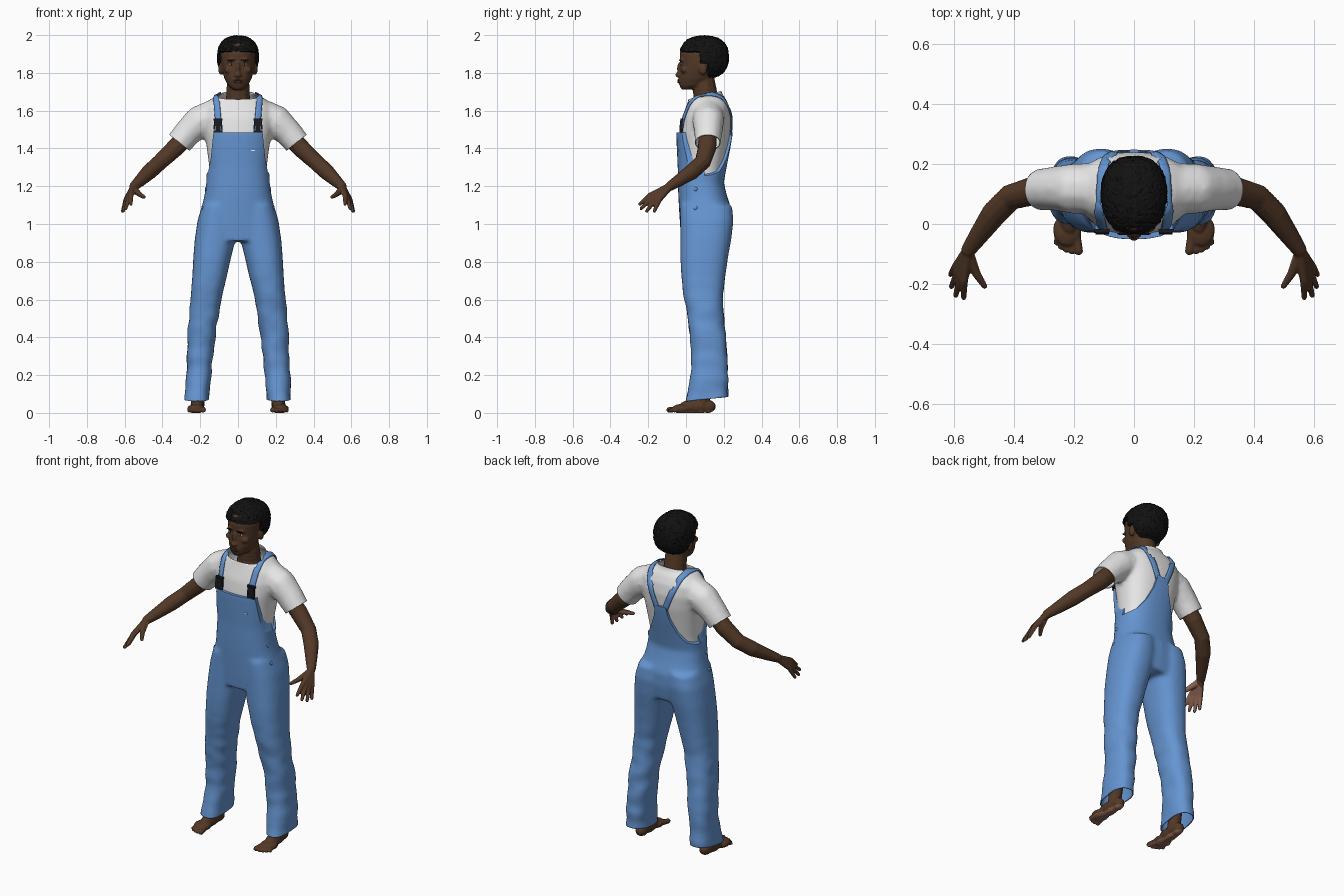
import bpy, bmesh, math
from math import cos, sin, pi, radians
from mathutils import Vector, Matrix, noise
from mathutils.bvhtree import BVHTree

cube = bpy.data.objects.get("Cube")
if cube:
    bpy.data.objects.remove(cube, do_unlink=True)


def material(name, *rgb):
    m = bpy.data.materials.new(name)
    m.use_nodes = True
    m.diffuse_color = (*rgb, 1)
    m.node_tree.nodes["Principled BSDF"].inputs["Base Color"].default_value = (*rgb, 1)
    return m


SKIN = material("brown skin", .085, .04, .02)
PALE = material("pale palm skin", .27, .13, .085)
DENIM = material("blue denim", .13, .30, .64)
COTTON = material("white cotton", .82, .82, .82)
HAIR = material("black hair", .006, .006, .006)
PLASTIC = material("black plastic", .01, .012, .016)
EYE = material("eye white", .55, .52, .48)
LIP = material("dark lip", .085, .032, .024)


# ---------- helpers ----------
def loft(bm, rings, cx=0, side=1, e=2.4, n=32):
    """Closed stack of rounded rings: (z, half width, front y, back y[, centre x])."""
    def power(v):
        return math.copysign(abs(v) ** (2 / e), v)
    loops = []
    for z, hx, y0, y1, *c in rings:
        c = c[0] * side if c else cx
        loops.append([bm.verts.new((c + hx * power(cos(2 * pi * i / n)),
                                    (y0 + y1) / 2 + (y1 - y0) / 2 * power(sin(2 * pi * i / n)), z))
                      for i in range(n)])
    for a, b in zip(loops, loops[1:]):
        for i in range(n):
            j = (i + 1) % n
            bm.faces.new((a[i], a[j], b[j], b[i]))
    bm.faces.new(loops[0][::-1])
    bm.faces.new(loops[-1])


def ball(bm, c, r, sub=2):
    bmesh.ops.create_icosphere(bm, subdivisions=sub, radius=1,
                               matrix=Matrix.Translation(c) @ Matrix.Diagonal((*r, 1)))


def limb(bm, pts, side=1):
    """Chain of overlapping balls through (x, y, z, radius) points."""
    for a, b in zip(pts, pts[1:]):
        a, b = Vector(a), Vector(b)
        n = max(2, int((b.xyz - a.xyz).length / (min(a.w, b.w) * .35)))
        for i in range(n + 1):
            p = a.lerp(b, i / n)
            ball(bm, (p.x * side, p.y, p.z), (p.w,) * 3)


def make(name, bm):
    me = bpy.data.meshes.new(name)
    bmesh.ops.recalc_face_normals(bm, faces=bm.faces)
    bm.to_mesh(me)
    bm.free()
    o = bpy.data.objects.new(name, me)
    bpy.context.collection.objects.link(o)
    return o


def fuse(o, voxel, smooth, cutters=()):
    """Merge overlapping volumes into one smooth skin, trim it, bake the result."""
    m = o.modifiers.new("fuse", 'REMESH')
    m.mode, m.voxel_size = 'VOXEL', voxel
    m = o.modifiers.new("soften", 'SMOOTH')
    m.factor, m.iterations = .5, smooth
    for c in cutters:
        m = o.modifiers.new("trim", 'BOOLEAN')
        m.object, m.operation, m.solver = c, 'DIFFERENCE', 'EXACT'
    dg = bpy.context.evaluated_depsgraph_get()
    me = bpy.data.meshes.new_from_object(o.evaluated_get(dg))
    o.modifiers.clear()
    o.data = me


def edit(o, fn):
    bm = bmesh.new()
    bm.from_mesh(o.data)
    bm.normal_update()
    fn(bm)
    bm.to_mesh(o.data)
    bm.free()


def slice_off(bm, co, no, keep):
    """Open the skin along a plane, only where keep(vertex position) holds."""
    vs = {v for v in bm.verts if keep(v.co)}
    geom = list(vs) + [g for g in [*bm.edges, *bm.faces] if all(v in vs for v in g.verts)]
    bmesh.ops.bisect_plane(bm, geom=geom, plane_co=co, plane_no=no, clear_outer=True)


def finish(o, *mats, angle=40):
    o.data.materials.clear()
    for m in mats:
        o.data.materials.append(m)
    bpy.ops.object.select_all(action='DESELECT')
    o.select_set(True)
    bpy.context.view_layer.objects.active = o
    bpy.ops.object.shade_smooth_by_angle(angle=radians(angle))


def thicken(o, t, offset=-1):
    m = o.modifiers.new("cloth thickness", 'SOLIDIFY')
    m.thickness, m.offset = t, offset


def hit(o, origin, direction):
    bm = bmesh.new()
    bm.from_mesh(o.data)
    p = BVHTree.FromBMesh(bm).ray_cast(Vector(origin), Vector(direction))[0]
    bm.free()
    return p or Vector(origin)


def blob(name, c, r, mat):
    bm = bmesh.new()
    ball(bm, c, r, 3)
    finish(make(name, bm), mat)


def box(bm, c, size):
    bmesh.ops.create_cube(bm, size=1, matrix=Matrix.Translation(c) @ Matrix.Diagonal((*size, 1)))


# ---------- shirt ----------
bm = bmesh.new()
loft(bm, [(1.16, .148, -.02, .18), (1.30, .152, -.02, .20), (1.40, .165, -.028, .22),
          (1.48, .178, -.035, .235), (1.56, .19, -.022, .24), (1.62, .185, 0, .23),
          (1.665, .14, .015, .21), (1.69, .088, .02, .19), (1.74, .08, .03, .185)])
for s in (1, -1):
    limb(bm, [(.10, .118, 1.59, .086), (.2, .118, 1.545, .087),
              (.26, .118, 1.49, .077), (.37, .112, 1.36, .066)], s)
shirt = make("shirt", bm)
fuse(shirt, .012, 6)


def open_shirt(bm):
    for s in (1, -1):
        slice_off(bm, (.31 * s, .11, 1.43), (.62 * s, 0, -.78), lambda p: p.x * s > .215 and p.z > 1.25)
    slice_off(bm, (0, .1, 1.682), (0, -.25, 1), lambda p: abs(p.x) < .11 and p.z > 1.6)


edit(shirt, open_shirt)
finish(shirt, COTTON)
thicken(shirt, .005)

# ---------- overalls ----------
bm = bmesh.new()
loft(bm, [(.91, .222, -.025, .225), (1.0, .216, -.032, .24), (1.08, .195, -.037, .24),
          (1.15, .178, -.041, .217), (1.22, .168, -.043, .2), (1.30, .166, -.044, .215),
          (1.40, .178, -.049, .235), (1.48, .19, -.052, .248), (1.56, .2, -.04, .25)])
for s in (1, -1):
    loft(bm, [(.02, .066, -.005, .222, .219), (.10, .064, .002, .222, .216), (.18, .066, .026, .222, .21),
              (.30, .07, .028, .22, .202), (.42, .074, .02, .21, .191), (.52, .079, .005, .198, .18),
              (.62, .083, -.012, .195, .167), (.72, .091, -.025, .208, .151), (.82, .1, -.03, .222, .137),
              (.92, .108, -.03, .24, .121), (1.02, .104, -.03, .252, .11), (1.10, .09, -.03, .243, .1)], side=s)


def trim(name, outline, y0, y1):
    half = [(x, z) for x, z in outline] + [(.4, 1.25), (.4, 1.8)]
    prof = half + [(-x, z) for x, z in reversed(half)]
    b = bmesh.new()
    f = b.faces.new([b.verts.new((x, y0, z)) for x, z in prof])
    ext = bmesh.ops.extrude_face_region(b, geom=[f])["geom"]
    bmesh.ops.translate(b, vec=(0, y1 - y0, 0), verts=[g for g in ext if isinstance(g, bmesh.types.BMVert)])
    o = make(name, b)
    o.hide_render = True
    return o


cutters = [trim("bib_cutter", [(.13, 1.485), (.137, 1.42), (.145, 1.34), (.157, 1.28), (.175, 1.25)], -.5, .101),
           trim("back_cutter", [(.035, 1.49), (.05, 1.42), (.085, 1.34), (.125, 1.28), (.175, 1.25)], .099, .5)]
overalls = make("overalls", bm)
fuse(overalls, .012, 6, cutters)
for c in cutters:
    bpy.data.objects.remove(c, do_unlink=True)


def drape(bm):
    # soft folds on the lower legs, then open hems
    for v in bm.verts:
        if v.co.z < .8:
            k = min(1, (.8 - v.co.z) * 3) * .008
            v.co += v.normal * k * noise.noise(Vector((v.co.x * 9, v.co.y * 9, v.co.z * 14)))
    for s in (1, -1):
        slice_off(bm, (0, .1, .072), (0, .1, -1), lambda p: p.x * s > 0 and p.z < .3)


edit(overalls, drape)
finish(overalls, DENIM)
thicken(overalls, .006)

# ---------- straps, buckles, buttons ----------
path = [(.104, -.05, 1.46), (.107, -.03, 1.54), (.113, .01, 1.63), (.116, .07, 1.69), (.114, .14, 1.70),
        (.098, .2, 1.66), (.062, .245, 1.56), (.018, .25, 1.45)]
for s, tag in ((1, "left"), (-1, "right")):
    bm = bmesh.new()
    rows = []
    for a, b in zip(path, path[1:]):
        for i in range(6):
            p = Vector(a).lerp(Vector(b), i / 6)
            rows.append([bm.verts.new((s * (p.x + w), p.y, p.z)) for w in (-.018, -.006, .006, .018)])
    for a, b in zip(rows, rows[1:]):
        for i in range(3):
            bm.faces.new((a[i], a[i + 1], b[i + 1], b[i]))
    strap = make(tag + "_strap", bm)
    finish(strap, DENIM)
    m = strap.modifiers.new("lay on shirt", 'SHRINKWRAP')
    m.target, m.offset, m.wrap_mode = shirt, .007, 'ABOVE_SURFACE'
    thicken(strap, .006, 0)

    x = .106 * s
    y = hit(shirt, (x, -1, 1.53), (0, 1, 0)).y - .012
    bm = bmesh.new()
    box(bm, (x, y, 1.553), (.05, .012, .012))
    box(bm, (x, y - .003, 1.533), (.042, .014, .03))
    box(bm, (x, y - .004, 1.508), (.028, .014, .034))
    for w in (-1, 1):
        box(bm, (x + w * .019, y - .004, 1.512), (.008, .014, .026))
    box(bm, (x, y - .006, 1.49), (.046, .012, .012))
    finish(make(tag + "_buckle", bm), PLASTIC)

    for i, z in enumerate((1.185, 1.085)):
        p = hit(overalls, (s, .05, z), (-s, 0, 0))
        blob(f"{tag}_side_button_{i + 1}", p, (.006, .011, .011), DENIM)

p = hit(overalls, (.08, -1, 1.39), (0, 1, 0))
bm = bmesh.new()
box(bm, p, (.02, .006, .006))
finish(make("bib_tag", bm), COTTON)

# ---------- head and neck ----------
bm = bmesh.new()
loft(bm, [(1.712, .028, -.024, .04), (1.732, .052, -.034, .10), (1.77, .072, -.037, .14),
          (1.81, .083, -.033, .17), (1.85, .09, -.03, .19), (1.90, .093, -.034, .205),
          (1.95, .08, -.02, .19), (1.98, .05, .02, .15)], e=2.15)
limb(bm, [(0, .108, 1.60, .072), (0, .105, 1.67, .067), (0, .092, 1.76, .062)])
ball(bm, (0, -.041, 1.789), (.021, .016, .013))
ball(bm, (0, -.035, 1.822), (.011, .014, .035))
ball(bm, (0, -.026, 1.757), (.032, .018, .02))
for s in (1, -1):
    ball(bm, (.032 * s, -.022, 1.868), (.026, .013, .01))
    ball(bm, (.05 * s, -.008, 1.815), (.024, .02, .018))
    ball(bm, (.092 * s, .09, 1.82), (.012, .022, .033))
head = make("head", bm)
fuse(head, .006, 3)
finish(head, SKIN)

for s, tag in ((1, "left"), (-1, "right")):
    p = hit(head, (.034 * s, -1, 1.846), (0, 1, 0))
    blob(tag + "_eye", p, (.014, .004, .006), EYE)
    blob(tag + "_iris", p - Vector((0, .002, 0)), (.006, .004, .0058), PLASTIC)
    p = hit(head, (.035 * s, -1, 1.868), (0, 1, 0))
    blob(tag + "_eyebrow", p, (.021, .005, .004), HAIR)
for name, z, h in (("upper_lip", 1.762, .005), ("lower_lip", 1.752, .006)):
    blob(name, hit(head, (0, -1, z), (0, 1, 0)) + Vector((0, .003, 0)), (.024, .007, h), LIP)

# ---------- curly hair ----------
bm = bmesh.new()
ball(bm, (0, 0, 0), (1, 1, 1), 6)
centre = Vector((0, .096, 1.883))
for v in bm.verts:
    d = v.co.normalized()
    d /= sum(abs(c) ** 2.4 for c in d) ** (1 / 2.4)
    p = Vector((d.x * .11, d.y * .13, d.z * .114))
    p *= 1 + .035 * noise.noise(p * 110)
    w = p + centre
    face = (w.z < 1.912 and w.y < .07) or (w.z < 1.85 and w.y < .115)
    v.co = centre + p * (.7 if face else 1)
finish(make("hair", bm), HAIR, angle=30)

# ---------- arms, hands and feet ----------
WRIST = (.55, -.085, 1.2)
FINGERS = [((.567, -.19, 1.152), (.567, -.245, 1.105)), ((.576, -.173, 1.144), (.594, -.238, 1.082)),
           ((.585, -.157, 1.136), (.608, -.208, 1.068)), ((.593, -.141, 1.128), (.611, -.168, 1.068))]
TOES = [(.184, -.09, .015), (.207, -.091, .011), (.226, -.086, .0105), (.244, -.076, .010), (.26, -.062, .009)]

for s, tag in ((1, "left"), (-1, "right")):
    bm = bmesh.new()
    limb(bm, [(.24, .115, 1.50, .05), (.33, .112, 1.405, .05), (.41, .09, 1.33, .044),
              (.465, .035, 1.28, .044), (.515, -.035, 1.232, .034), (*WRIST, .026)], s)
    for knuckle, tip in FINGERS:
        limb(bm, [(*WRIST, .02), (*knuckle, .0145), (*tip, .0095)], s)
    limb(bm, [(.55, -.105, 1.185, .02), (.525, -.165, 1.16, .015), (.498, -.207, 1.142, .010)], s)
    arm = make(tag + "_arm", bm)
    fuse(arm, .0045, 3)
    finish(arm, SKIN, PALE)
    palm = Vector((-.83 * s, .2, -.54))
    for f in arm.data.polygons:
        if f.center.y < -.1 and f.normal.dot(palm) > .45:
            f.material_index = 1

    bm = bmesh.new()
    ball(bm, (.213 * s, .115, .034), (.034, .044, .036))
    ball(bm, (.216 * s, .05, .034), (.038, .09, .04))
    ball(bm, (.222 * s, -.02, .022), (.049, .058, .026))
    limb(bm, [(.213, .085, .045, .038), (.21, .11, .2, .04)], s)
    for x, y, r in TOES:
        limb(bm, [(x * .7 + .066, -.02, .022, r), (x, y, r + .001, r)], s)
    foot = make(tag + "_foot", bm)
    fuse(foot, .005, 2)
    for v in foot.data.vertices:
        v.co.z = max(v.co.z, 0)
    finish(foot, SKIN, PALE)
    for f in foot.data.polygons:
        if f.center.z < .02 and f.normal.z < -.6:
            f.material_index = 1
